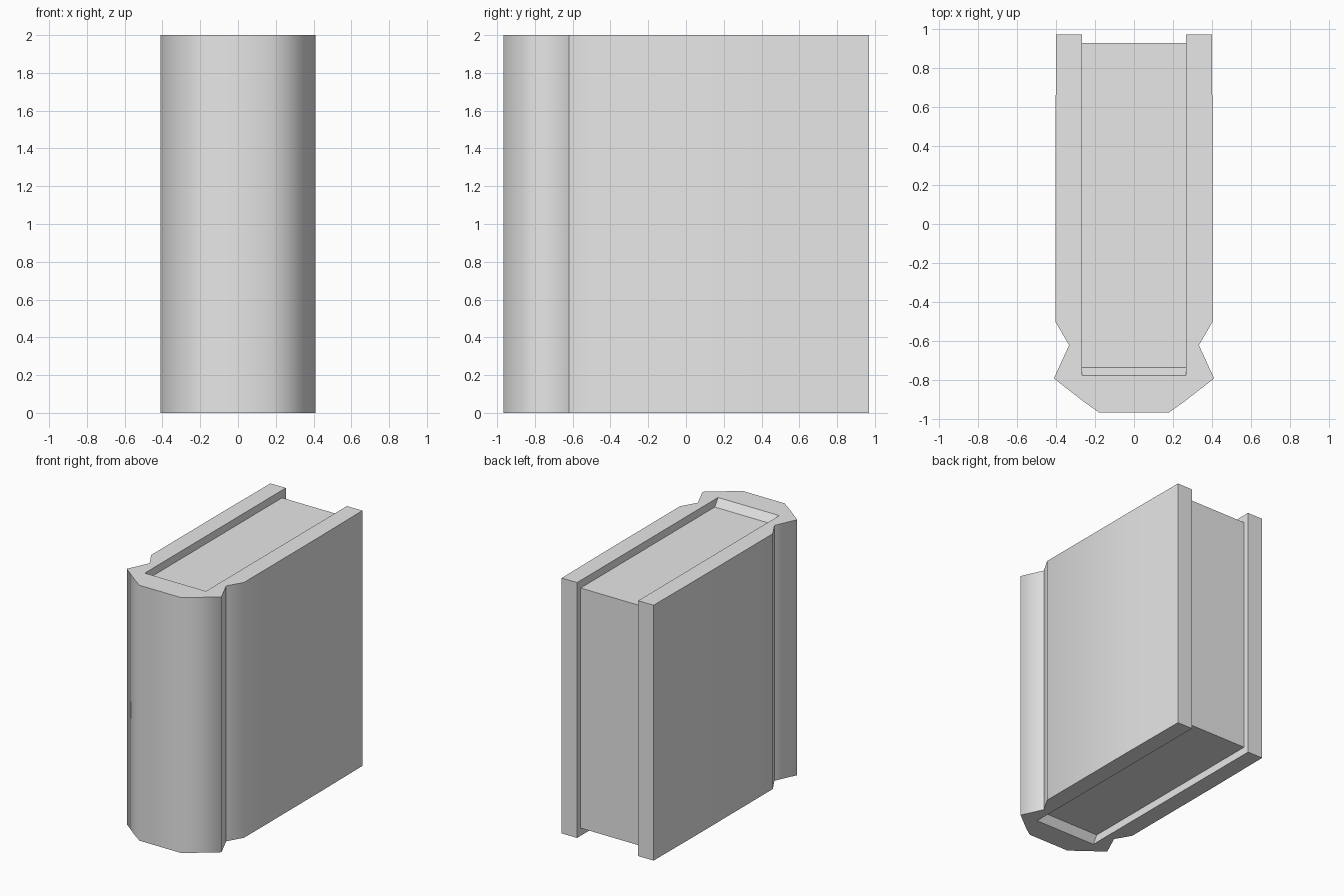
import bpy
import bmesh
from mathutils import Vector

cube = bpy.data.objects.get("Cube")
if cube:
    bpy.data.objects.remove(cube, do_unlink=True)

# One plain grey for the whole book
grey = bpy.data.materials.new("plain grey")
grey.use_nodes = True
colour = (0.8, 0.8, 0.8, 1)
grey.diffuse_color = colour
grey.node_tree.nodes["Principled BSDF"].inputs["Base Color"].default_value = colour

HEIGHT = 2.0
INNER = 0.265   # half thickness of the page block
RECESS = 0.06   # how far the pages sit below the cover ends


def prism(name, points, sweep, soft=()):
    """Sweep a closed outline; side edges at the soft point indices shade smoothly."""
    bm = bmesh.new()
    base = [bm.verts.new(p) for p in points]
    tip = [bm.verts.new(Vector(p) + Vector(sweep)) for p in points]
    n = len(points)
    bm.faces.new(base)
    bm.faces.new(tip)
    for i in range(n):
        j = (i + 1) % n
        bm.faces.new((base[i], base[j], tip[j], tip[i])).smooth = True
    bmesh.ops.recalc_face_normals(bm, faces=bm.faces)
    for edge in bm.edges:
        edge.smooth = False
    for i in soft:
        bm.edges.get((base[i], tip[i])).smooth = True
    mesh = bpy.data.meshes.new(name)
    bm.to_mesh(mesh)
    bm.free()
    mesh.materials.append(grey)
    obj = bpy.data.objects.new(name, mesh)
    bpy.context.collection.objects.link(obj)
    return obj


# Cover: boards, hinge grooves and rounded spine in one outline
half = [(INNER, -0.775), (INNER, 0.97), (0.398, 0.97), (0.402, 0.45),
        (0.402, -0.5), (0.332, -0.62), (0.41, -0.79), (0.26, -0.907),
        (0.178, -0.965)]
outline = half + [(-x, y) for x, y in reversed(half)]
soft_half = [3, 4, 6, 7, 8]
soft = soft_half + [len(outline) - 1 - i for i in soft_half]
prism("cover", [(x, y, 0) for x, y in outline], (0, 0, HEIGHT), soft)

# Page block: recessed at both ends, with a slope rising to the spine
top = HEIGHT - RECESS
side = [(-0.775, 0), (-0.735, RECESS), (0.925, RECESS),
        (0.925, top), (-0.735, top), (-0.775, HEIGHT)]
prism("page_block", [(-INNER, y, z) for y, z in side], (2 * INNER, 0, 0))
